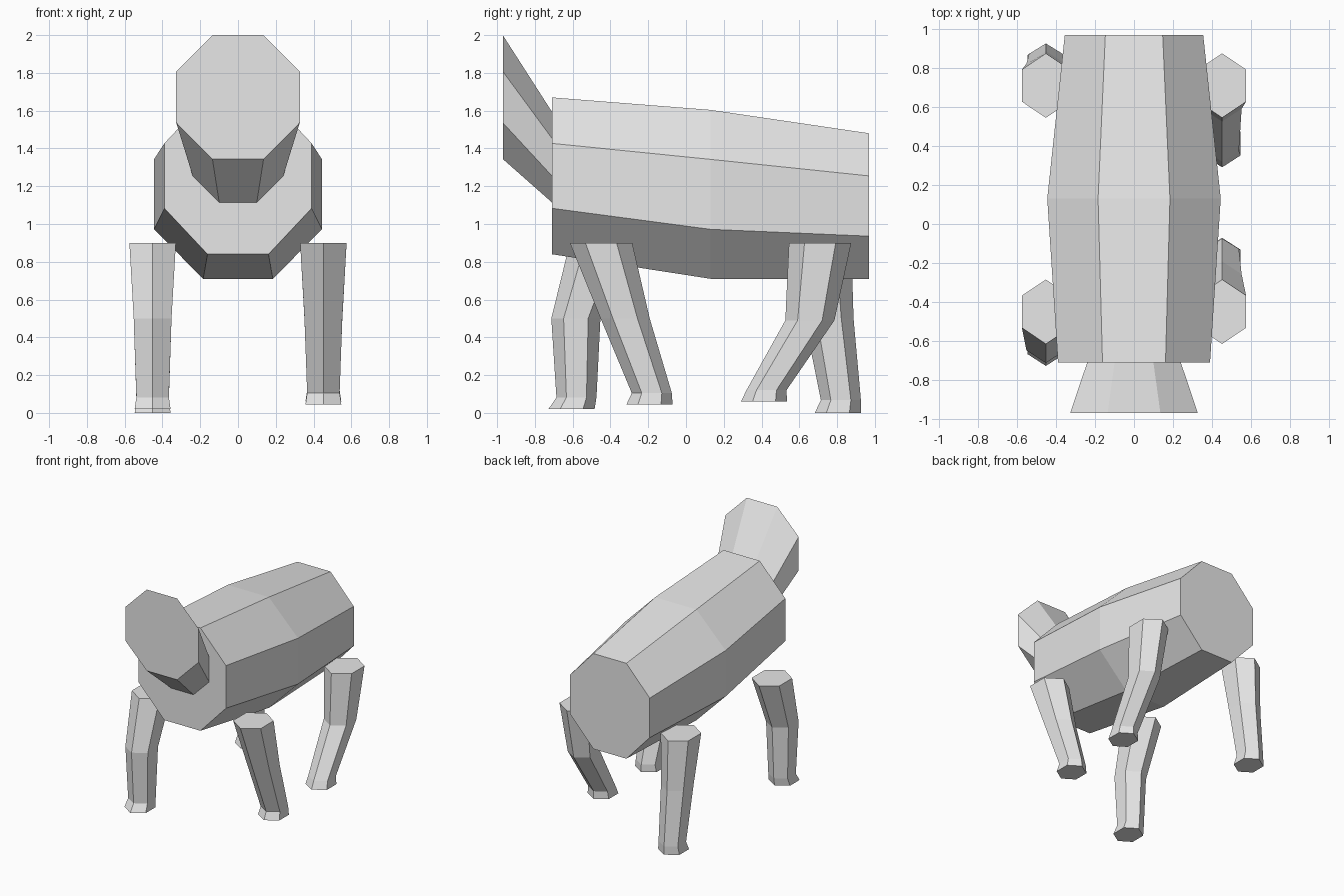
import bpy
import bmesh
from math import cos, sin, pi

cube = bpy.data.objects.get("Cube")
if cube:
    bpy.data.objects.remove(cube, do_unlink=True)

# Single grey finish
grey = bpy.data.materials.new("light_grey")
grey.use_nodes = True
colour = (0.8, 0.8, 0.8, 1)
grey.diffuse_color = colour
grey.node_tree.nodes["Principled BSDF"].inputs["Base Color"].default_value = colour


def loft(name, sides, rings):
    """Bridge rings of points with quads and cap both ends."""
    bm = bmesh.new()
    loops = [[bm.verts.new(p) for p in ring] for ring in rings]
    for a, b in zip(loops, loops[1:]):
        for i in range(sides):
            j = (i + 1) % sides
            bm.faces.new((a[i], a[j], b[j], b[i]))
    bm.faces.new(loops[0])
    bm.faces.new(loops[-1])
    bmesh.ops.recalc_face_normals(bm, faces=bm.faces)
    mesh = bpy.data.meshes.new(name)
    bm.to_mesh(mesh)
    bm.free()
    mesh.materials.append(grey)
    obj = bpy.data.objects.new(name, mesh)
    bpy.context.collection.objects.link(obj)
    return obj


def octagon(y, z, half_w, half_h):
    """Upright flat-topped octagon facing along y."""
    k = 1 / cos(pi / 8)
    angles = [(i + 0.5) * pi / 4 for i in range(8)]
    return [(half_w * k * cos(a), y, z + half_h * k * sin(a)) for a in angles]


def hexagon(x, y, z, half_x, half_y):
    """Level hexagon with its points towards front and back."""
    k = half_x / cos(pi / 6)
    angles = [(i + 0.5) * pi / 3 for i in range(6)]
    return [(x + k * cos(a), y + half_y * sin(a), z) for a in angles]


# Torso, swelling in the middle and sloping to the rear
loft("body", 8, [
    octagon(-0.71, 1.255, 0.39, 0.415),
    octagon(0.13, 1.157, 0.445, 0.447),
    octagon(0.97, 1.095, 0.355, 0.385),
])

# Head flaring forward and up, its root sunk into the torso
loft("head", 8, [
    octagon(-0.97, 1.672, 0.327, 0.328),
    octagon(-0.68, 1.318, 0.23, 0.23),
])

# Legs in mid stride: side, hip y, then (y, z) of knee, ankle and sole
legs = {
    "front_left_leg": (1, -0.45, (-0.322, 0.5), (-0.181, 0.105), (-0.193, 0.045)),
    "front_right_leg": (-1, -0.45, (-0.583, 0.5), (-0.58, 0.082), (-0.606, 0.02)),
    "rear_left_leg": (1, 0.71, (0.656, 0.49), (0.426, 0.12), (0.413, 0.06)),
    "rear_right_leg": (-1, 0.71, (0.757, 0.5), (0.82, 0.068), (0.804, 0)),
}
sizes = [(0.123, 0.165), (0.1, 0.13), (0.086, 0.106), (0.095, 0.122)]
for name, (side, hip, *joints) in legs.items():
    path = [(hip, 0.9), *joints]
    loft(name, 6, [hexagon(side * 0.452, y, z, hx, hy)
                   for (y, z), (hx, hy) in zip(path, sizes)])
